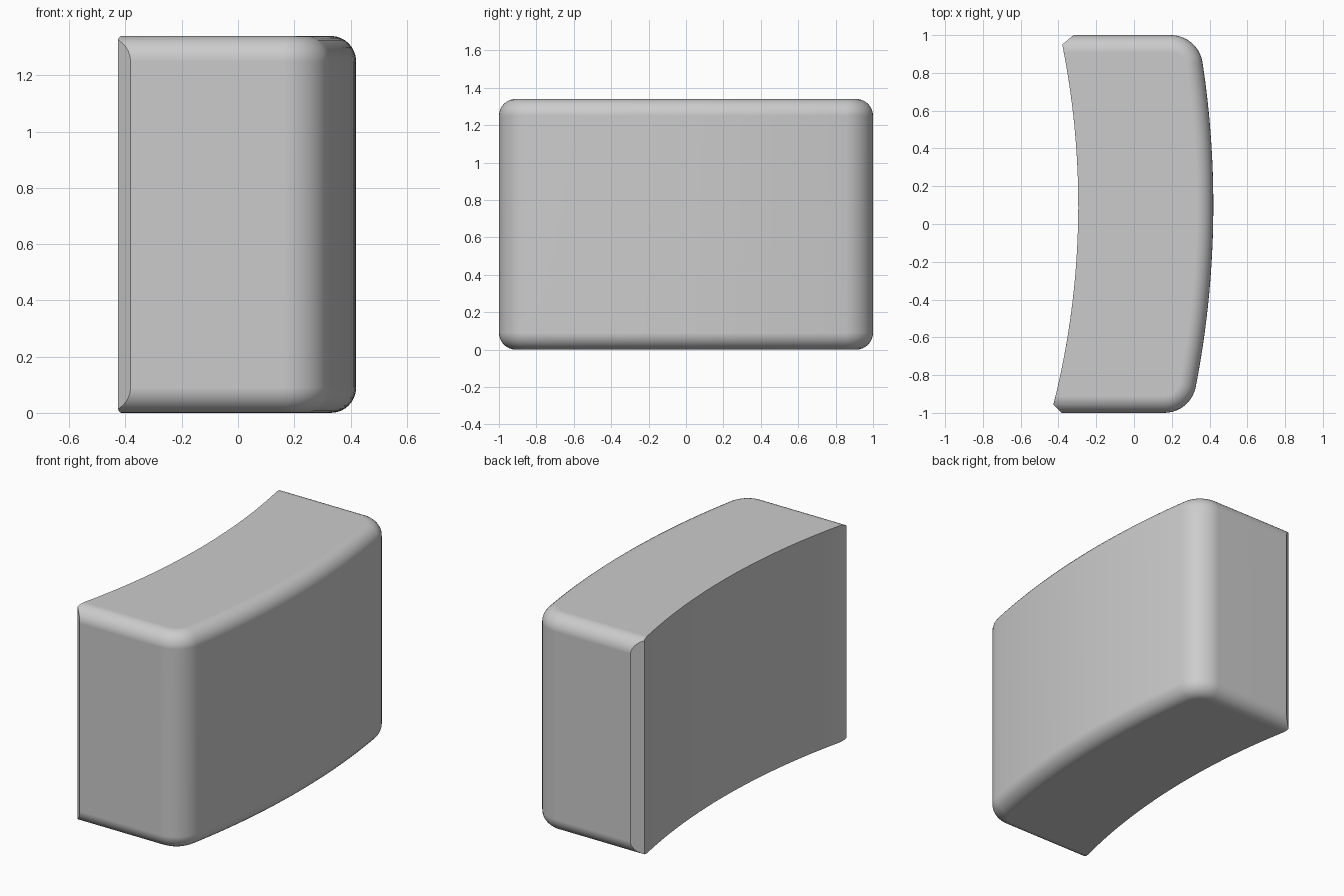
import bpy, bmesh, math
from mathutils import Vector

cube = bpy.data.objects.get("Cube")
if cube:
    bpy.data.objects.remove(cube, do_unlink=True)

HEIGHT = 1.34
CX, CY = -4.6, 0.1            # shared centre of the inner and outer arcs
R_IN, R_OUT = 4.305, 5.02
CORNER, EDGE = 0.17, 0.09     # plan corner radius, top and bottom rounding
ARC, CORNER_STEPS, EDGE_STEPS = 24, 10, 8


def corner(sign):
    """Centre of a plan corner and the angle at which it meets the outer arc."""
    y = sign * (1 - CORNER)
    x = CX + math.sqrt((R_OUT - CORNER) ** 2 - (y - CY) ** 2)
    return x, y, math.atan2(y - CY, x - CX)


def outline(inset):
    """Plan of the block; every side but the inner arc moves in by inset."""
    pts = []
    x0, y0, a0 = corner(-1)
    x1, y1, a1 = corner(1)
    r = CORNER - inset
    for i in range(CORNER_STEPS):                      # front corner
        a = -math.pi / 2 + (a0 + math.pi / 2) * i / CORNER_STEPS
        pts.append((x0 + r * math.cos(a), y0 + r * math.sin(a)))
    for i in range(ARC):                               # outer arc
        a = a0 + (a1 - a0) * i / ARC
        pts.append((CX + (R_OUT - inset) * math.cos(a),
                    CY + (R_OUT - inset) * math.sin(a)))
    for i in range(CORNER_STEPS + 1):                  # back corner
        a = a1 + (math.pi / 2 - a1) * i / CORNER_STEPS
        pts.append((x1 + r * math.cos(a), y1 + r * math.sin(a)))
    for i in range(ARC + 1):                           # inner arc, back to front
        y = (1 - inset) * (1 - 2 * i / ARC)
        pts.append((CX + math.sqrt(R_IN ** 2 - (y - CY) ** 2), y))
    return pts


# Heights and insets of the rounded lower edge, mirrored for the upper edge
steps = [math.pi / 2 * i / EDGE_STEPS for i in range(EDGE_STEPS + 1)]
lower = [(EDGE * (1 - math.cos(t)), EDGE * (1 - math.sin(t))) for t in steps]
layers = lower + [(HEIGHT - z, d) for z, d in reversed(lower)]

# Stack the outlines into a closed block
bm = bmesh.new()
rings = [[bm.verts.new((x, y, z)) for x, y in outline(d)] for z, d in layers]
n = len(rings[0])
for a, b in zip(rings, rings[1:]):
    for i in range(n):
        j = (i + 1) % n
        bm.faces.new((a[i], a[j], b[j], b[i]))
bm.faces.new(rings[0][::-1])
bm.faces.new(rings[-1])

# Flat chamfers where the ends meet the inner face
for p, q in (((-0.427, -0.957), (-0.382, -1.0)), ((-0.38, 0.95), (-0.32, 1.0))):
    side = 1 if p[1] > 0 else -1
    normal = Vector((-abs(q[1] - p[1]), side * abs(q[0] - p[0]), 0))
    cut = bmesh.ops.bisect_plane(
        bm, geom=bm.verts[:] + bm.edges[:] + bm.faces[:], dist=1e-6,
        plane_co=(p[0], p[1], 0), plane_no=normal, clear_outer=True)
    rim = [e for e in cut["geom_cut"] if isinstance(e, bmesh.types.BMEdge)]
    bmesh.ops.contextual_create(bm, geom=rim)
bmesh.ops.recalc_face_normals(bm, faces=bm.faces[:])

mesh = bpy.data.meshes.new("curved_block")
bm.to_mesh(mesh)
bm.free()
block = bpy.data.objects.new("curved_block", mesh)
bpy.context.collection.objects.link(block)

# Single plain grey
grey = bpy.data.materials.new("light grey")
grey.use_nodes = True
colour = (0.6, 0.6, 0.6, 1)
grey.diffuse_color = colour
grey.node_tree.nodes["Principled BSDF"].inputs["Base Color"].default_value = colour
mesh.materials.append(grey)

# Smooth roundings, sharp rim around the inner face
bpy.ops.object.select_all(action="DESELECT")
block.select_set(True)
bpy.context.view_layer.objects.active = block
bpy.ops.object.shade_smooth_by_angle(angle=math.radians(30))
weighted = block.modifiers.new("weighted_normals", "WEIGHTED_NORMAL")
weighted.keep_sharp = True
